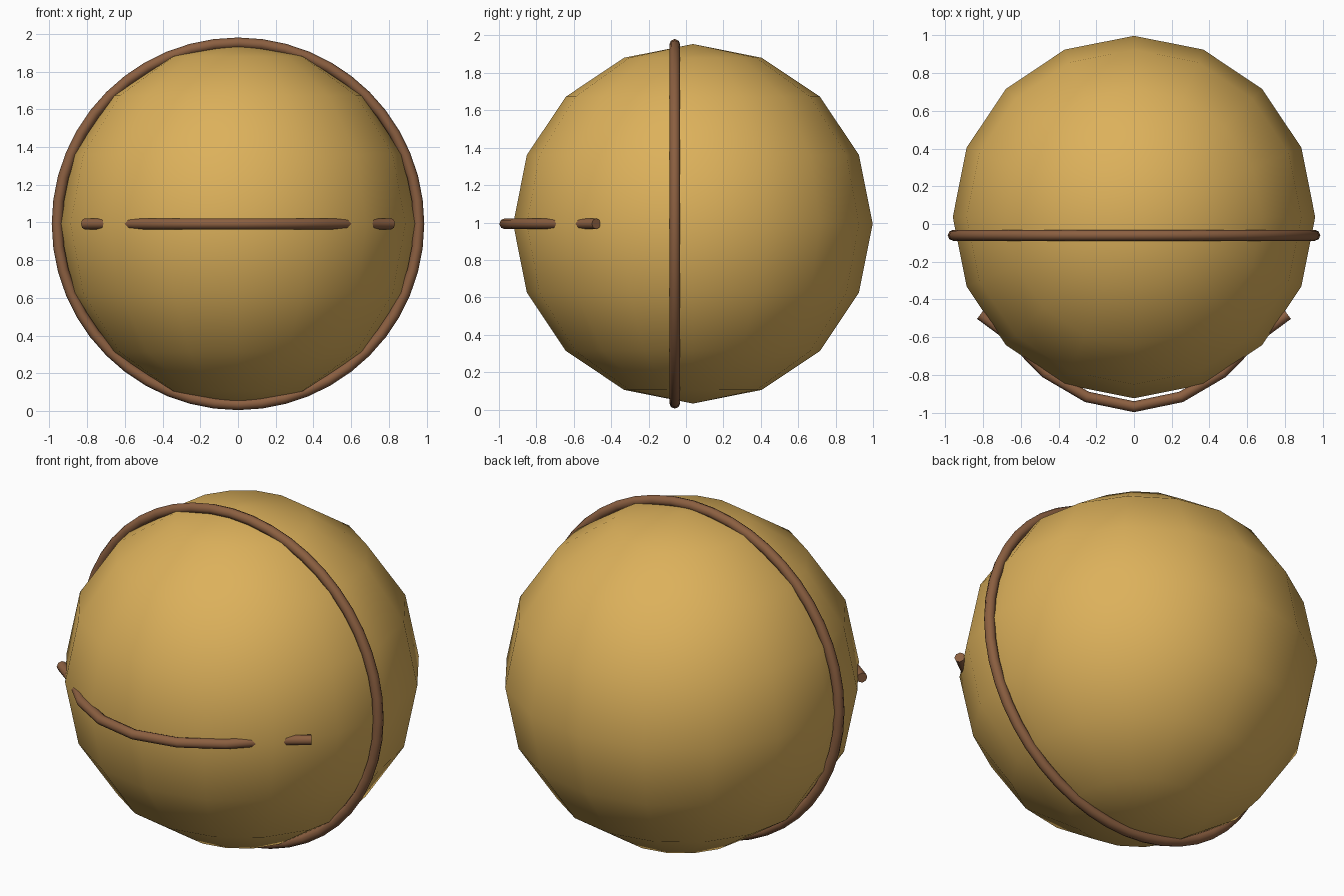
import bpy
import math

if "Cube" in bpy.data.objects:
    bpy.data.objects.remove(bpy.data.objects["Cube"])

CENTER_Z = 0.993
TUBE = 0.029


def material(name, rgb):
    m = bpy.data.materials.new(name)
    m.diffuse_color = (*rgb, 1.0)
    m.use_nodes = True
    m.node_tree.nodes["Principled BSDF"].inputs["Base Color"].default_value = m.diffuse_color
    return m


gold = material("golden_yellow", (0.72, 0.44, 0.105))
brown = material("leather_brown", (0.26, 0.115, 0.052))


def finish(obj, name, mat, angle):
    obj.name = name
    obj.data.materials.clear()
    obj.data.materials.append(mat)
    bpy.ops.object.shade_smooth_by_angle(angle=math.radians(angle))


# Ball body: coarse sphere with smooth shading
bpy.ops.mesh.primitive_uv_sphere_add(segments=16, ring_count=8, radius=0.961,
                                     location=(0, 0.037, CENTER_Z))
finish(bpy.context.object, "ball_body", gold, 60)

# Upright band around the ball
bpy.ops.mesh.primitive_torus_add(major_segments=48, minor_segments=8,
                                 major_radius=0.959, minor_radius=TUBE,
                                 location=(0, -0.06, CENTER_Z),
                                 rotation=(math.pi / 2, 0, 0))
finish(bpy.context.object, "upright_band", brown, 60)

# Front strip: bent rod dipping into the ball and emerging at both ends
half = [(0.815, -0.48), (0.70, -0.565), (0.60, -0.655), (0.47, -0.788), (0.25, -0.917)]
path = [(-x, y) for x, y in half] + [(0, -0.969)] + half[::-1]
curve = bpy.data.curves.new("front_strip", 'CURVE')
curve.dimensions = '3D'
curve.bevel_depth = TUBE
curve.bevel_resolution = 2
curve.use_fill_caps = True
spline = curve.splines.new('POLY')
spline.points.add(len(path) - 1)
for p, (x, y) in zip(spline.points, path):
    p.co = (x, y, CENTER_Z, 1)
strip = bpy.data.objects.new("front_strip", curve)
bpy.context.collection.objects.link(strip)
bpy.ops.object.select_all(action='DESELECT')
strip.select_set(True)
bpy.context.view_layer.objects.active = strip
bpy.ops.object.convert(target='MESH')
finish(bpy.context.object, "front_strip", brown, 60)
